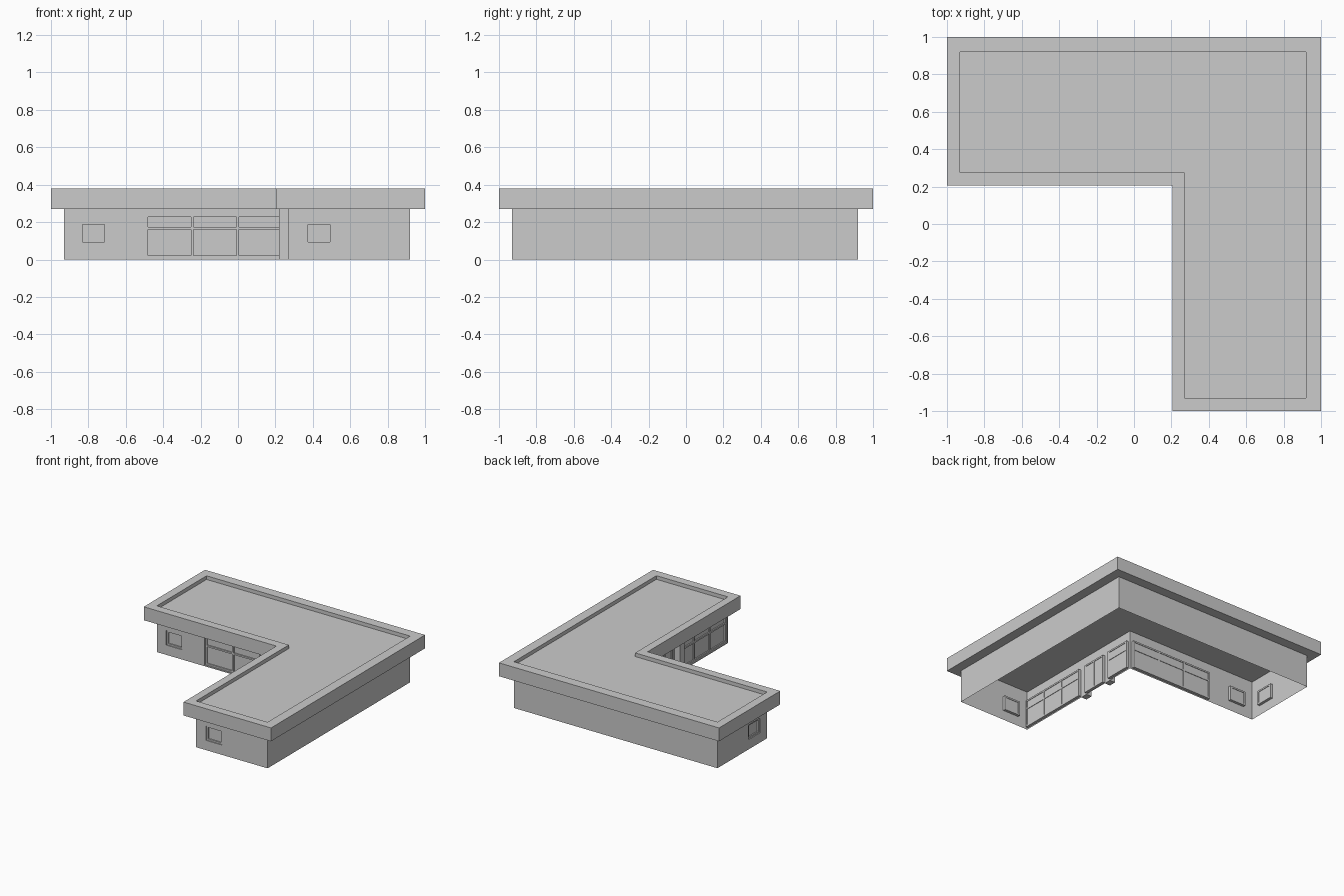
import bpy, bmesh
from math import pi
from mathutils import Matrix, Vector

if "Cube" in bpy.data.objects:
    bpy.data.objects.remove(bpy.data.objects["Cube"])

FASCIA_Z, CEIL_Z, DECK_Z, TOP_Z = 0.27, 0.325, 0.35, 0.38
OUTER = [(-1, 1), (-1, .205), (.205, .205), (.205, -1), (1, -1), (1, 1)]
INNER = [(-.93, .92), (-.93, .275), (.27, .275), (.27, -.93), (.92, -.93), (.92, .92)]
RECESS, BAR = 0.018, 0.013


def finish(name, bm, matrix=None):
    me = bpy.data.meshes.new(name)
    bm.to_mesh(me)
    bm.free()
    ob = bpy.data.objects.new(name, me)
    bpy.context.collection.objects.link(ob)
    if matrix:
        ob.matrix_world = matrix
    return ob


def quad(bm, pts):
    bm.faces.new([bm.verts.new(p) for p in pts])


def box(bm, lo, hi):
    lo, hi = Vector(lo), Vector(hi)
    m = Matrix.Translation((lo + hi) / 2) @ Matrix.Diagonal((*(hi - lo), 1))
    bmesh.ops.create_cube(bm, size=1, matrix=m)


def sheet(name, loop, z):
    bm = bmesh.new()
    bm.faces.new([bm.verts.new((x, y, z)) for x, y in loop])
    return finish(name, bm)


def wall(name, start, angle, length, openings=()):
    """Wall sheet in local x/z, outside at -y; openings = (u0, u1, z0, z1, panes, transom)."""
    m = Matrix.Translation((*start, 0)) @ Matrix.Rotation(angle, 4, 'Z')
    us = sorted({0, length, *(u for o in openings for u in o[:2])})
    zs = sorted({0, CEIL_Z, *(z for o in openings for z in o[2:4])})
    bm = bmesh.new()
    for a, b in zip(us, us[1:]):
        for c, d in zip(zs, zs[1:]):
            u, z = (a + b) / 2, (c + d) / 2
            if not any(o[0] < u < o[1] and o[2] < z < o[3] for o in openings):
                quad(bm, [(a, 0, c), (b, 0, c), (b, 0, d), (a, 0, d)])
    # reveals around each opening
    for a, b, c, d, *_ in openings:
        ring = [(a, c), (b, c), (b, d), (a, d)]
        for p, q in zip(ring, ring[1:] + ring[:1]):
            quad(bm, [(p[0], 0, p[1]), (q[0], 0, q[1]),
                      (q[0], RECESS, q[1]), (p[0], RECESS, p[1])])
    bmesh.ops.remove_doubles(bm, verts=bm.verts, dist=1e-5)
    finish(name, bm, m)
    # glazing and frame bars
    for i, (a, b, c, d, panes, transom) in enumerate(openings):
        bm = bmesh.new()
        quad(bm, [(a, RECESS, c), (b, RECESS, c), (b, RECESS, d), (a, RECESS, d)])
        finish(f"{name}_glass_{i}", bm, m)
        bm = bmesh.new()
        y0, y1 = RECESS - .01, RECESS + .004
        for k in range(panes + 1):
            u = a + (b - a - BAR) * k / panes
            box(bm, (u, y0, c), (u + BAR, y1, d))
        for z in [c, d - BAR] + ([transom] if transom else []):
            box(bm, (a, y0, z), (b, y1, z + BAR))
        finish(f"{name}_frame_{i}", bm, m)


# Roof rim: fascia, top ring, soffit and inside of the parapet
bm = bmesh.new()
rings = [(INNER, FASCIA_Z), (OUTER, FASCIA_Z), (OUTER, TOP_Z), (INNER, TOP_Z), (INNER, DECK_Z)]
loops = [[bm.verts.new((x, y, z)) for x, y in loop] for loop, z in rings]
for low, high in zip(loops, loops[1:]):
    for i in range(6):
        j = (i + 1) % 6
        bm.faces.new((low[i], low[j], high[j], high[i]))
finish("roof_rim", bm)
sheet("roof_deck", INNER, DECK_Z)
sheet("ceiling", INNER[::-1], CEIL_Z)

# Outer walls without openings
wall("back_wall", (.92, .92), pi, 1.85)
wall("right_wall", (.92, -.93), pi / 2, 1.85)

# End walls, each with one small window
wall("left_end_wall", (-.93, .92), -pi / 2, .645, [(.405, .555, .08, .2, 1, 0)])
wall("front_end_wall", (.27, -.93), 0, .65, [(.09, .235, .08, .2, 1, 0)])

# Courtyard walls with large glazing; the second one holds the double door
wall("courtyard_back_wall", (-.93, .275), 0, 1.2,
     [(.085, .23, .08, .2, 1, 0), (.435, 1.18, .01, .24, 3, .16)])
wall("courtyard_side_wall", (.27, .275), -pi / 2, 1.205,
     [(.015, .235, .01, .24, 1, .16), (.295, .505, .005, .24, 2, 0),
      (.575, 1.195, .01, .24, 3, .16)])

# Entrance pillars
for name, y in (("rear", .01), ("front", -.265)):
    bm = bmesh.new()
    box(bm, (.22, y - .03, 0), (.27, y + .03, FASCIA_Z))
    finish(f"entrance_pillar_{name}", bm)
